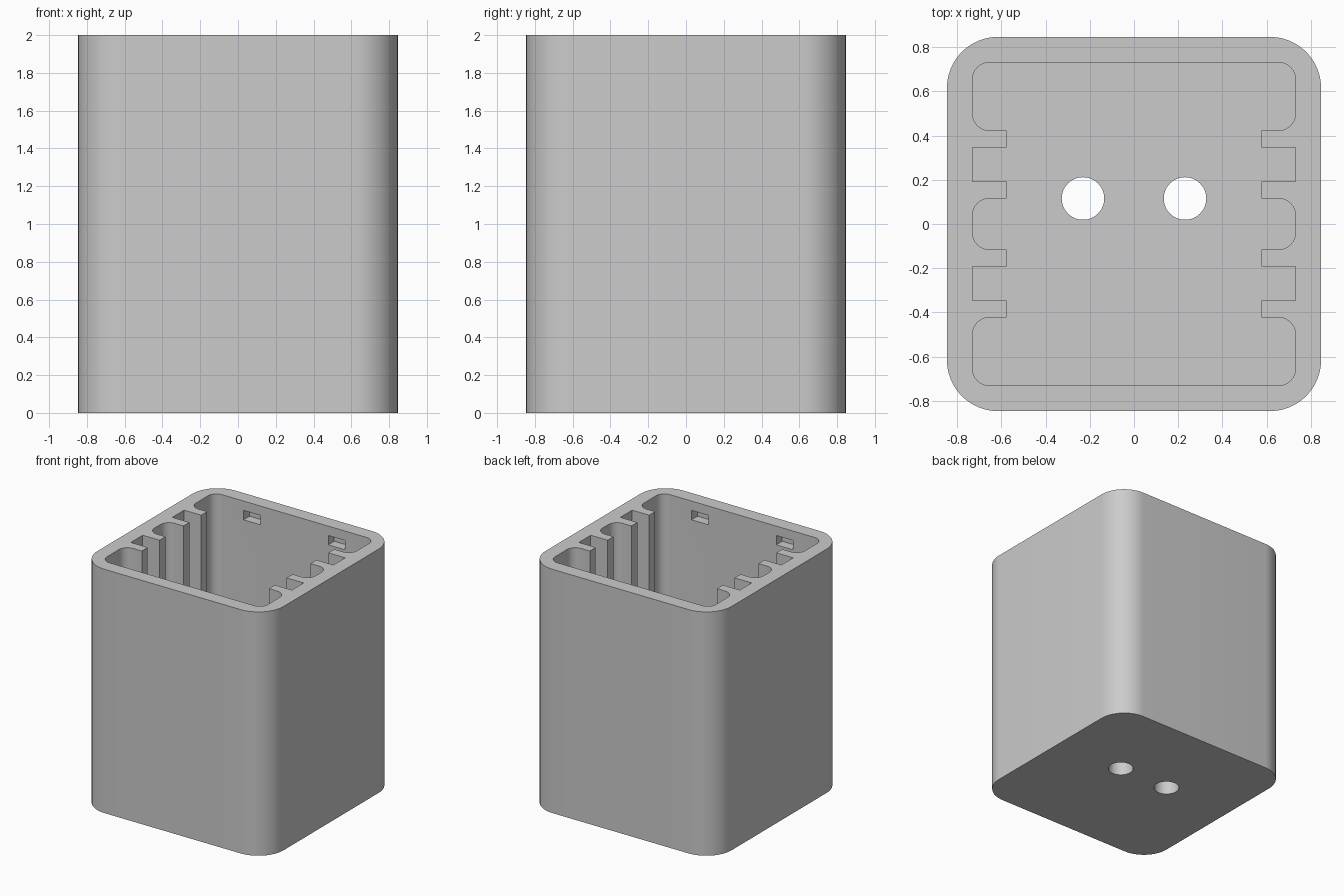
import bpy, bmesh, math
from mathutils import Vector

cube = bpy.data.objects.get("Cube")
if cube:
    bpy.data.objects.remove(cube, do_unlink=True)

U = 2 / 52            # one design unit; the case is 52 units tall
HALF, INNER, RAIL = 22 * U, 19 * U, 15 * U
FLOOR, HEIGHT = 3 * U, 2.0
FILLET = 2 * U

grey = bpy.data.materials.new("grey_plastic")
grey.use_nodes = True
colour = (0.6, 0.6, 0.6, 1)
grey.diffuse_color = colour
grey.node_tree.nodes["Principled BSDF"].inputs["Base Color"].default_value = colour


def rounded(corners, steps=10):
    """Outline through right-angled corners (x, y, radius)."""
    out = []
    for i, (x, y, r) in enumerate(corners):
        p = Vector((x, y))
        if r == 0:
            out.append(p)
            continue
        to_prev = (Vector(corners[i - 1][:2]) - p).normalized()
        to_next = (Vector(corners[(i + 1) % len(corners)][:2]) - p).normalized()
        centre = p + (to_prev + to_next) * r
        for k in range(steps + 1):
            t = math.pi / 2 * k / steps
            out.append(centre - (to_next * math.cos(t) + to_prev * math.sin(t)) * r)
    return out


def four_way(quarter):
    """Mirror a quarter outline in x and y, keeping the order round the loop."""
    half = quarter + [(-x, y, r) for x, y, r in reversed(quarter)]
    return half + [(x, -y, r) for x, y, r in reversed(half)]


def prism(name, outline, z0, z1):
    bm = bmesh.new()
    face = bm.faces.new([bm.verts.new((p[0], p[1], z0)) for p in outline])
    top = bmesh.ops.extrude_face_region(bm, geom=[face])["geom"]
    verts = [v for v in top if isinstance(v, bmesh.types.BMVert)]
    bmesh.ops.translate(bm, vec=(0, 0, z1 - z0), verts=verts)
    bmesh.ops.recalc_face_normals(bm, faces=bm.faces)
    mesh = bpy.data.meshes.new(name)
    bm.to_mesh(mesh)
    bm.free()
    mesh.materials.append(grey)
    obj = bpy.data.objects.new(name, mesh)
    bpy.context.collection.objects.link(obj)
    return obj


def rectangle(x0, x1, y0, y1):
    return [(x0, y0), (x1, y0), (x1, y1), (x0, y1)]


# Outer shell with rounded upright corners
case = prism("case", rounded(four_way([(HALF, HALF, 6 * U)]), 16), 0, HEIGHT)

# Cavity whose side walls leave pairs of guide rails
quarter = [(INNER, 3 * U, FILLET), (RAIL, 3 * U, 0), (RAIL, 5 * U, 0), (INNER, 5 * U, 0),
           (INNER, 9 * U, 0), (RAIL, 9 * U, 0), (RAIL, 11 * U, 0), (INNER, 11 * U, FILLET),
           (INNER, INNER, FILLET)]
cutters = [prism("cavity_cutter", rounded(four_way(quarter)), FLOOR, HEIGHT + 0.2)]

for side in (-1, 1):
    # Round holes through the floor
    ring = [(side * 6 * U + 2.5 * U * math.cos(a), 3 * U + 2.5 * U * math.sin(a))
            for a in (math.tau * k / 48 for k in range(48))]
    cutters.append(prism("hole_cutter", ring, -0.1, FLOOR + 0.1))
    # Latch recesses near the rim, inside the front and back walls
    for wall in (-1, 1):
        y0, y1 = sorted((wall * (INNER - U), wall * (INNER + 2 * U)))
        cutters.append(prism("latch_cutter", rectangle((side * 10 - 2) * U, (side * 10 + 2) * U, y0, y1),
                             HEIGHT - 4 * U, HEIGHT - 2 * U))

# Cut, then bake the result and remove the cutters
for cutter in cutters:
    cutter.hide_render = True
    mod = case.modifiers.new("cut", 'BOOLEAN')
    mod.operation, mod.solver, mod.object = 'DIFFERENCE', 'EXACT', cutter
bpy.context.view_layer.update()
baked = bpy.data.meshes.new_from_object(case.evaluated_get(bpy.context.evaluated_depsgraph_get()))
case.modifiers.clear()
case.data = baked
for cutter in cutters:
    bpy.data.objects.remove(cutter, do_unlink=True)

# Smooth curved walls, crisp edges
bpy.ops.object.select_all(action='DESELECT')
case.select_set(True)
bpy.context.view_layer.objects.active = case
bpy.ops.object.shade_smooth_by_angle(angle=math.radians(30))
